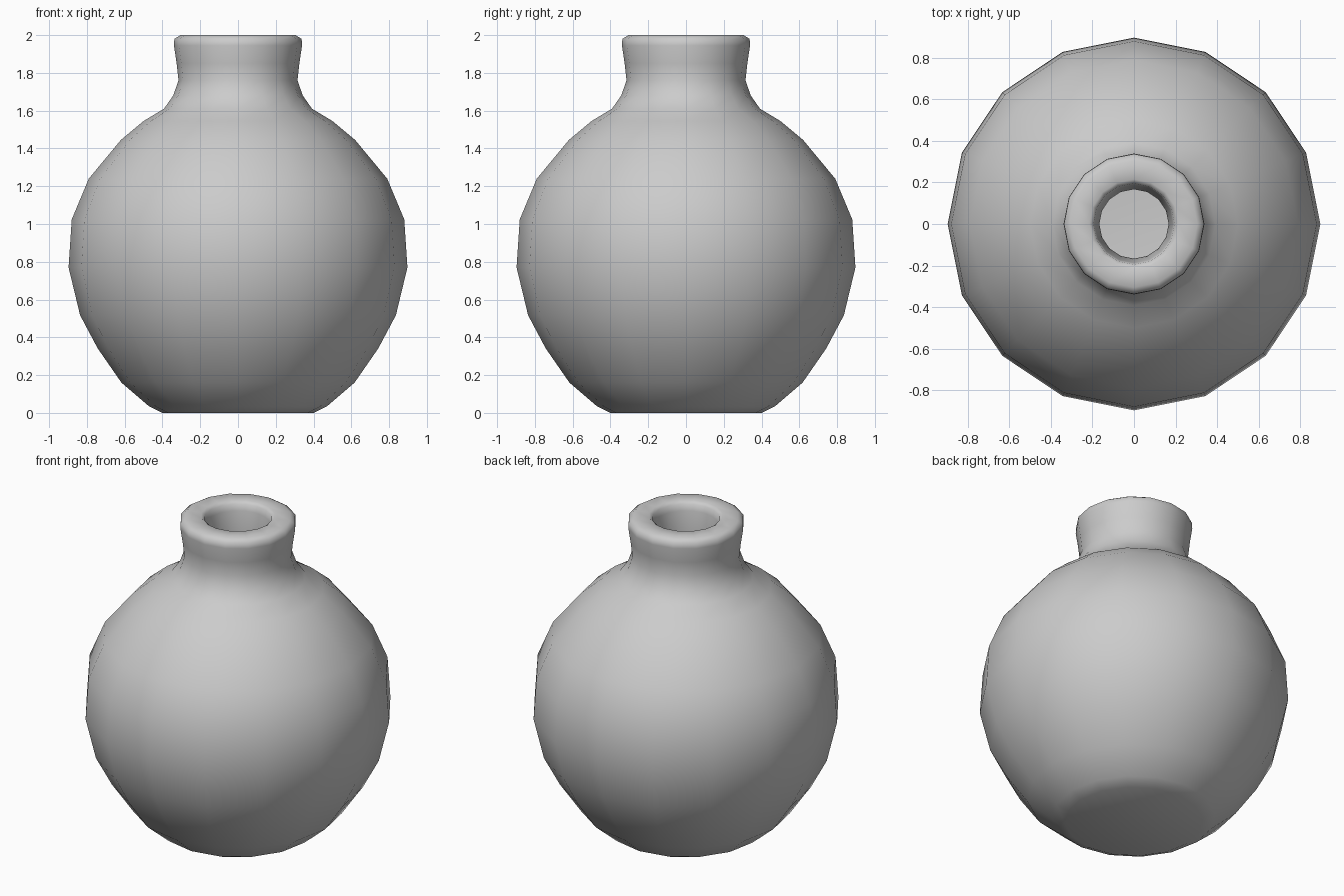
import bpy, bmesh
from math import cos, sin, tau

if "Cube" in bpy.data.objects:
    bpy.data.objects.remove(bpy.data.objects["Cube"])

SIDES = 16

# Outer wall from base to rim, then inner wall down to the inside floor: (radius, z)
outer = [(0.40, 0), (0.47, 0.034), (0.617, 0.16), (0.743, 0.342), (0.836, 0.517),
         (0.897, 0.77), (0.88, 1.025), (0.79, 1.24), (0.62, 1.445), (0.50, 1.545),
         (0.392, 1.61), (0.343, 1.68), (0.315, 1.76), (0.325, 1.85),
         (0.339, 1.945), (0.337, 1.98), (0.305, 2.0)]
inner = [(0.215, 2.0), (0.195, 1.985), (0.187, 1.945), (0.167, 1.78), (0.185, 1.66),
         (0.27, 1.52), (0.42, 1.42), (0.52, 1.33), (0.66, 1.17), (0.73, 1.0),
         (0.745, 0.78), (0.69, 0.57), (0.62, 0.43), (0.52, 0.27), (0.40, 0.16), (0.34, 0.15)]


def lathe(name, profile):
    """Revolve a profile about z and cap both ends."""
    bm = bmesh.new()
    rings = [[bm.verts.new((r * cos(tau * i / SIDES), r * sin(tau * i / SIDES), z))
              for i in range(SIDES)] for r, z in profile]
    for a, b in zip(rings, rings[1:]):
        for i in range(SIDES):
            j = (i + 1) % SIDES
            bm.faces.new((a[i], a[j], b[j], b[i]))
    bm.faces.new(rings[0][::-1])
    bm.faces.new(rings[-1])
    bmesh.ops.recalc_face_normals(bm, faces=bm.faces)
    for f in bm.faces:
        f.smooth = True
    mesh = bpy.data.meshes.new(name)
    bm.to_mesh(mesh)
    bm.free()
    obj = bpy.data.objects.new(name, mesh)
    bpy.context.collection.objects.link(obj)
    return obj


# Hollow round vase with thick walls
lathe("vase", outer + inner)
